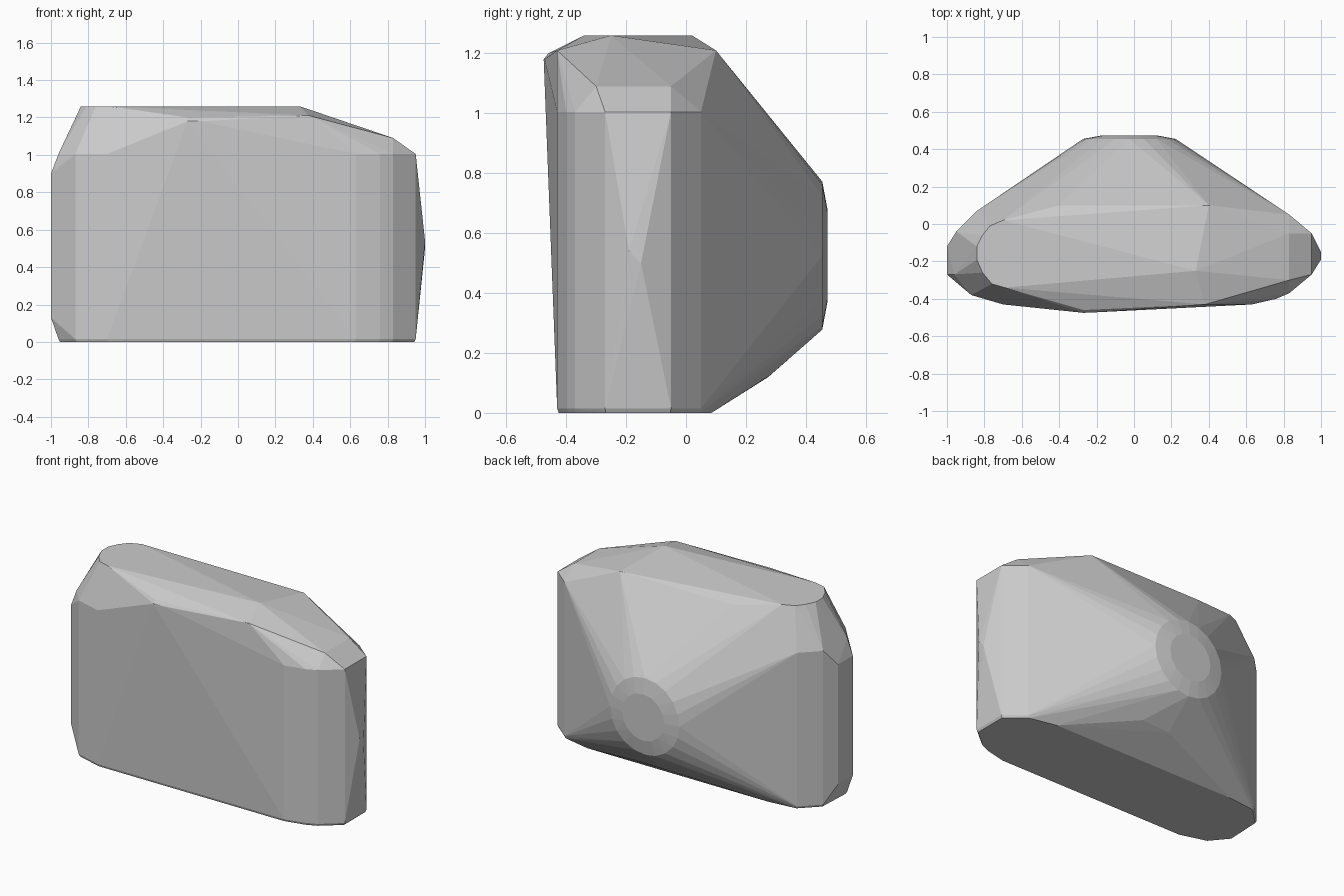
import bpy, bmesh, math

if "Cube" in bpy.data.objects:
    bpy.data.objects.remove(bpy.data.objects["Cube"])

points = []

# Rounded-oblong footprint, shared by the foot and the shoulder
plan = [(-0.96, -0.27), (-0.87, -0.38), (-0.70, -0.43), (0.63, -0.43),
        (0.76, -0.40), (0.83, -0.37), (0.95, -0.27), (0.95, -0.05),
        (0.83, 0.05), (0.65, 0.09), (-0.65, 0.09), (-0.84, 0.07), (-0.95, -0.04)]
for x, y in plan:
    points.append((x * 0.992, -0.17 + (y + 0.17) * 0.98, 0.0))
    points.append((x, y, 0.015))
    points.append((x, y, 1.005))

# Left end face and right end ridge
for y in (-0.12, -0.27):
    points += [(-1.0, y, 0.13), (-1.0, y, 0.90)]
points += [(1.0, -0.15, 0.50), (1.0, -0.19, 0.54)]

# Flat top with rounded left end, narrowing to the right
for x, y in [(-0.69, -0.34), (-0.76, -0.32), (-0.81, -0.26), (-0.84, -0.19),
             (-0.84, -0.12), (-0.81, -0.06), (-0.77, -0.01), (-0.70, 0.02),
             (0.33, -0.25)]:
    points.append((x, y, 1.26))

# Upper front, back and right shoulder corners
points += [(-0.27, -0.475, 1.18), (-0.20, -0.472, 1.18), (-0.27, -0.46, 1.20),
           (0.38, -0.43, 1.21), (-0.40, 0.10, 1.21), (0.40, 0.10, 1.21),
           (0.83, -0.05, 1.09), (0.83, -0.30, 1.09)]

# Slightly domed round boss at the back and the lower corners beneath it
for r, y, n in ((0.247, 0.455, 20), (0.15, 0.473, 16)):
    for i in range(n):
        a = 2 * math.pi * i / n
        points.append((-0.025 + r * math.cos(a), y, 0.525 + r * math.sin(a)))
points += [(0.17, 0.28, 0.125), (-0.03, 0.275, 0.12)]

# Wrap everything in one faceted skin
bm = bmesh.new()
for p in points:
    bm.verts.new(p)
hull = bmesh.ops.convex_hull(bm, input=bm.verts[:])
loose = {g for g in hull["geom_interior"] + hull["geom_unused"]
         if isinstance(g, bmesh.types.BMVert)}
bmesh.ops.delete(bm, geom=list(loose), context='VERTS')
bmesh.ops.dissolve_limit(bm, angle_limit=math.radians(1),
                         verts=bm.verts[:], edges=bm.edges[:])
bmesh.ops.recalc_face_normals(bm, faces=bm.faces[:])
mesh = bpy.data.meshes.new("faceted_block")
bm.to_mesh(mesh)
bm.free()
block = bpy.data.objects.new("faceted_block", mesh)
bpy.context.collection.objects.link(block)
